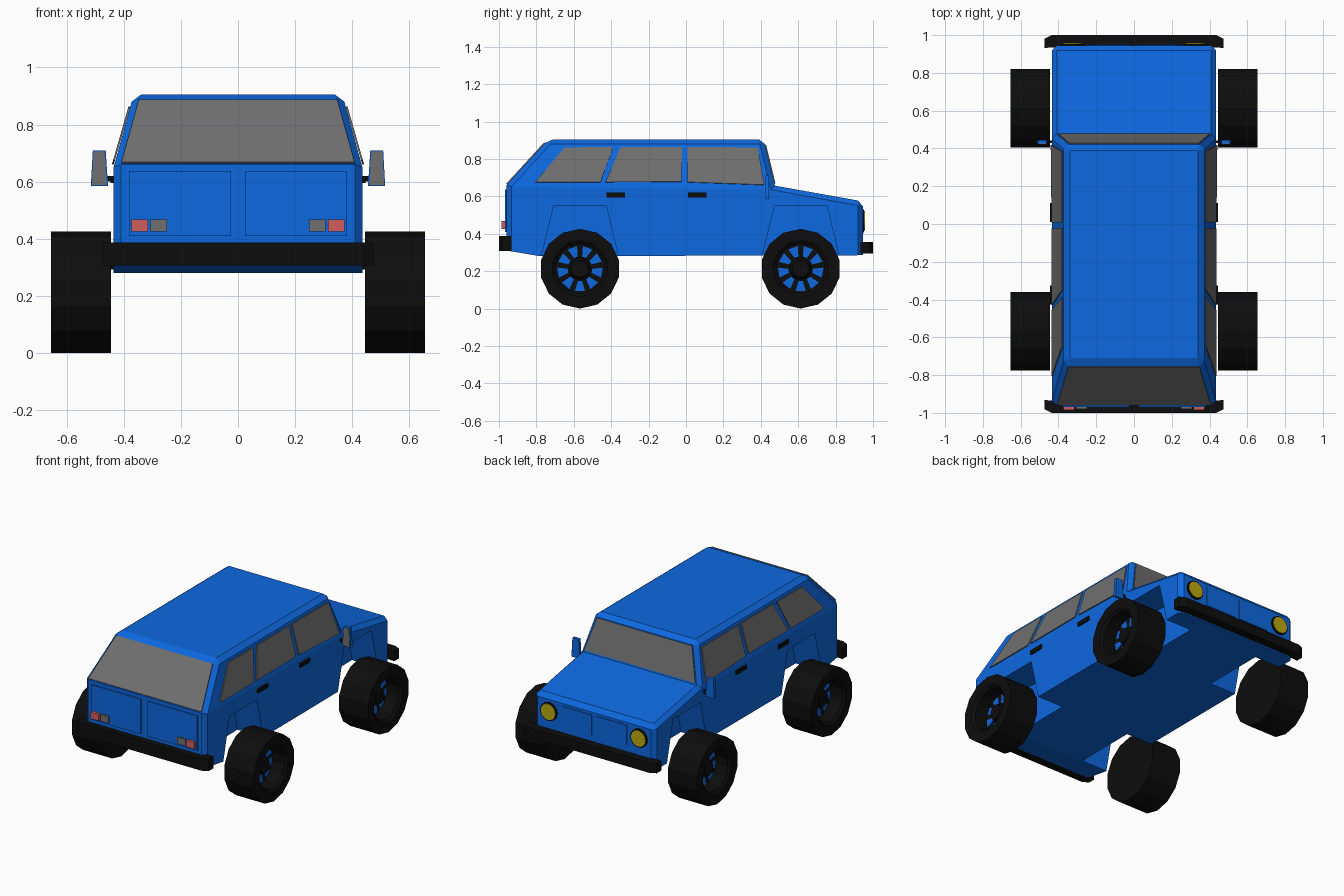
import bpy, bmesh, math
from mathutils import Vector

if "Cube" in bpy.data.objects:
    bpy.data.objects.remove(bpy.data.objects["Cube"])


def material(name, rgb):
    m = bpy.data.materials.new(name)
    m.diffuse_color = (*rgb, 1)
    m.use_nodes = True
    m.node_tree.nodes["Principled BSDF"].inputs["Base Color"].default_value = m.diffuse_color
    return m


BLUE = material("blue paint", (0.004, 0.14, 0.75))
BLACK = material("black rubber", (0.004, 0.004, 0.004))
GREY = material("grey glass", (0.16, 0.16, 0.16))
RED = material("red lamp", (0.65, 0.11, 0.11))
YELLOW = material("yellow lamp", (0.5, 0.4, 0.005))


def finish(name, bm, mat):
    bmesh.ops.recalc_face_normals(bm, faces=bm.faces)
    me = bpy.data.meshes.new(name)
    bm.to_mesh(me)
    bm.free()
    me.materials.append(mat)
    ob = bpy.data.objects.new(name, me)
    bpy.context.collection.objects.link(ob)
    return ob


def add_prism(bm, pts, vec):
    a = [bm.verts.new(p) for p in pts]
    b = [bm.verts.new(Vector(p) + Vector(vec)) for p in pts]
    bm.faces.new(a)
    bm.faces.new(b[::-1])
    n = len(a)
    for i in range(n):
        bm.faces.new((a[i], b[i], b[(i + 1) % n], a[(i + 1) % n]))


def prism(name, pts, vec, mat):
    bm = bmesh.new()
    add_prism(bm, pts, vec)
    return finish(name, bm, mat)


def box(name, x, y, z, mat):
    pts = [(x[0], y[0], z[0]), (x[1], y[0], z[0]), (x[1], y[0], z[1]), (x[0], y[0], z[1])]
    return prism(name, pts, (0, y[1] - y[0], 0), mat)


# Body shell: side profile (half width, y, z), bevelled along its outer edges
prof = [(.435, -.96, .31), (.435, -.96, .66), (.365, -.735, .905), (.365, .415, .905),
        (.435, .475, .657), (.435, .945, .573), (.435, .945, .285), (.435, -.78, .28)]
bm = bmesh.new()
L = [bm.verts.new((-x, y, z)) for x, y, z in prof]
R = [bm.verts.new((x, y, z)) for x, y, z in prof]
for S in (L, R):
    bm.faces.new([S[i] for i in (0, 1, 4, 5, 6, 7)])
    bm.faces.new(S[1:5])
for i in range(8):
    j = (i + 1) % 8
    bm.faces.new((L[i], L[j], R[j], R[i]))
edges = [bm.edges.get((S[i], S[i + 1])) for S in (L, R) for i in range(6)]
edges += [bm.edges.get((L[i], R[i])) for i in (2, 3, 5)]
bmesh.ops.recalc_face_normals(bm, faces=bm.faces)
bmesh.ops.bevel(bm, geom=edges, offset=.026, segments=1, affect='EDGES', profile=.5)
body = finish("body", bm, BLUE)

# Wheel arches cut into the body sides
WHEELS = (-.567, .613)
bm = bmesh.new()
for s in (-1, 1):
    for c in WHEELS:
        pts = [(s * .25, c + dy, z) for dy, z in ((-.225, .2), (-.14, .55), (.14, .55), (.225, .2))]
        add_prism(bm, pts, (s * .3, 0, 0))
cutter = finish("arch_cutter", bm, BLUE)
cutter.hide_render = True
cutter.hide_viewport = True
mod = body.modifiers.new("arches", 'BOOLEAN')
mod.operation = 'DIFFERENCE'
mod.solver = 'EXACT'
mod.object = cutter

# Side windows on the leaning cabin sides
side_windows = {
    "rear": ((-.805, .675), (-.65, .86), (-.39, .862), (-.457, .675)),
    "middle": ((-.43, .675), (-.35, .862), (-.02, .862), (-.025, .677)),
    "front": ((.008, .675), (.008, .862), (.385, .86), (.418, .66))}
for s, side in ((-1, "left"), (1, "right")):
    for part, yz in side_windows.items():
        pts = [(s * (.435 - (z - .66) * .2857), y, z) for y, z in yz]
        prism(f"{side}_{part}_window", pts, (s * .006, 0, .0017), GREY)

# Rear window and windscreen
prism("rear_window", [(x, -.96 + (z - .66) * .918, z) for x, z in
                      ((-.408, .664), (-.347, .884), (.347, .884), (.408, .664))],
      (0, -.004, .0045), GREY)
prism("windscreen", [(x, .475 - (z - .657) * .242, z) for x, z in
                     ((-.40, .668), (-.342, .875), (.342, .875), (.40, .668))],
      (0, .006, .0015), GREY)

# Bumpers with swept-back ends
plan = [(.43, .955), (.475, .932), (.475, .98), (.435, 1.0)]
for name, s, z, h in (("rear_bumper", -1, .307, .08), ("front_bumper", 1, .293, .064)):
    pts = [(x, s * y, z) for x, y in plan] + [(-x, s * y, z) for x, y in plan[::-1]]
    pts = [(x, s * .935 if abs(y) == .955 else y, zz) for x, y, zz in pts]
    prism(name, pts, (0, 0, h), BLACK)


# Wheels: turned tyre with deep rim and hub, blue slots on the rim floor
TURNED = [(0, 0), (.213, 0), (.213, .21), (.15, .21), (.132, .195), (.132, .11),
          (.06, .11), (.045, .15), (0, .15)]


def wheel(name, s, yc):
    bm = bmesh.new()
    vs = [bm.verts.new((s * x, 0, -r)) for r, x in TURNED]
    es = [bm.edges.new(p) for p in zip(vs, vs[1:])]
    bmesh.ops.spin(bm, geom=vs + es, cent=(0, 0, 0), axis=(1, 0, 0),
                   angle=math.tau, steps=14)
    bmesh.ops.remove_doubles(bm, verts=bm.verts, dist=.0005)
    finish(name, bm, BLACK).location = (s * .445, yc, .213)
    bm = bmesh.new()
    for k in range(9):
        a = math.tau * k / 9 + math.pi / 2 + math.pi / 9
        pts = [(s * .109, r * math.cos(a + d), r * math.sin(a + d))
               for r, d in ((.066, -.17), (.122, -.22), (.122, .22), (.066, .17))]
        add_prism(bm, pts, (s * .005, 0, 0))
    finish(name + "_rim_slots", bm, BLUE).location = (s * .445, yc, .213)


for s, side in ((-1, "left"), (1, "right")):
    def span(a, b):
        return sorted((s * a, s * b))

    for end, yc in zip(("rear", "front"), WHEELS):
        wheel(f"{side}_{end}_wheel", s, yc)

    # Door handles
    for end, y in (("rear", -.425), ("front", .01)):
        box(f"{side}_{end}_door_handle", span(.43, .446), (y, y + .1), (.595, .62), BLACK)

    # Tailgate panel and tail lamps
    box(f"{side}_tailgate_panel", span(.025, .382), (-.968, -.958), (.41, .637), BLUE)
    box(f"{side}_tail_lamp", span(.315, .373), (-.986, -.96), (.425, .468), RED)
    box(f"{side}_reverse_lamp", span(.248, .306), (-.98, -.96), (.425, .468), GREY)

    # Grille panel
    box(f"{side}_grille_panel", span(.015, .235), (.94, .95), (.40, .53), BLUE)

    # Headlamps with dark rims
    for part, r, y, mat in (("headlamp_rim", .06, .953, BLACK), ("headlamp", .052, .957, YELLOW)):
        pts = [(s * .325 + r * math.cos(math.tau * k / 16), .94,
                .47 + r * math.sin(math.tau * k / 16)) for k in range(16)]
        prism(f"{side}_{part}", pts, (0, y - .94, 0), mat)

    # Door mirrors: blue housing, grey glass, black stalk
    shell = [(.455, .585), (.463, .71), (.508, .71), (.515, .585)]
    prism(f"{side}_mirror", [(s * x, .425, z) for x, z in shell], (0, .02, 0), BLUE)
    glass = [(.46, .588), (.467, .706), (.505, .706), (.511, .588)]
    prism(f"{side}_mirror_glass", [(s * x, .426, z) for x, z in glass], (0, -.004, 0), GREY)
    box(f"{side}_mirror_stalk", span(.42, .46), (.43, .442), (.6, .62), BLACK)
